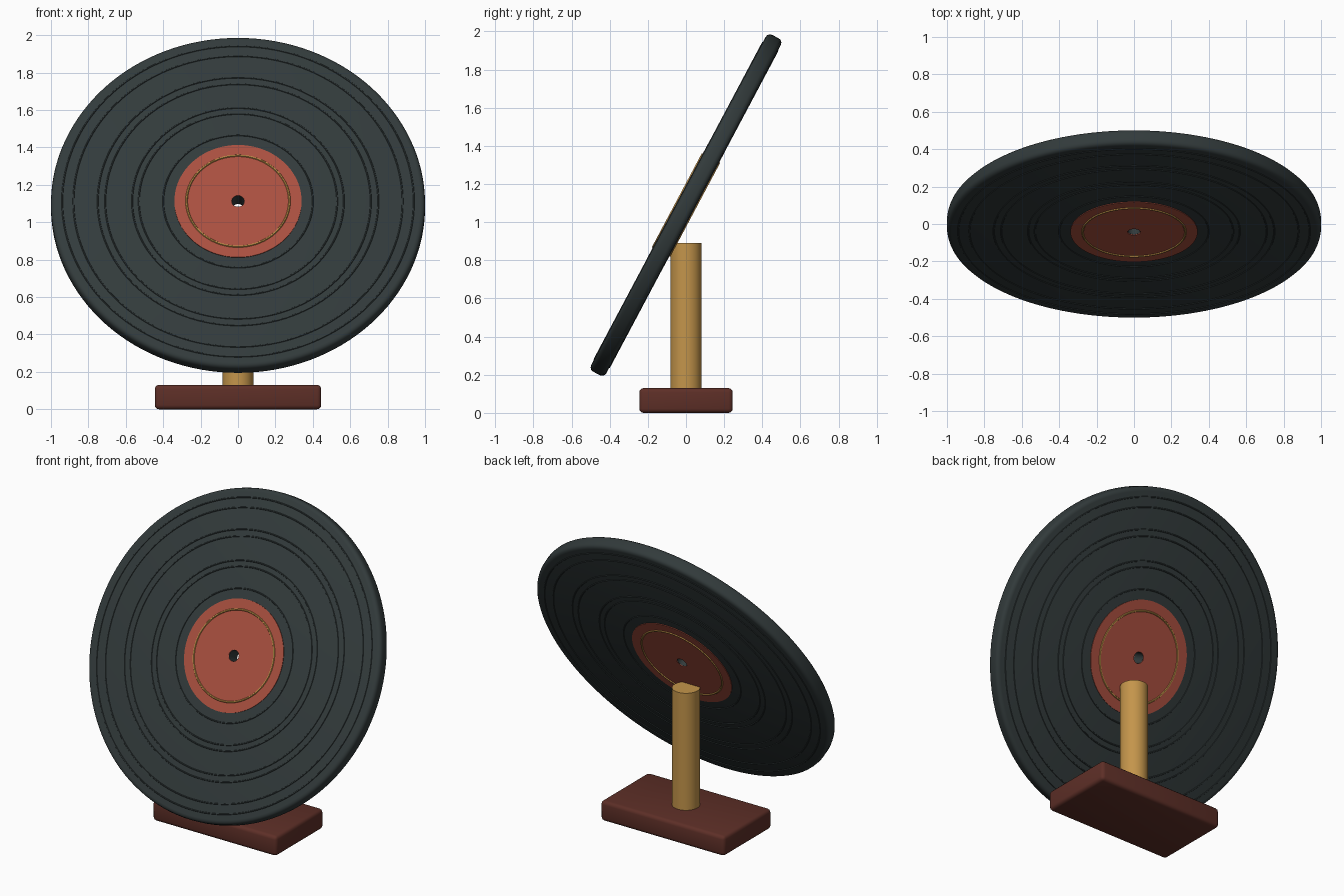
import bpy
import bmesh
from math import radians, sin, cos, pi
from mathutils import Matrix, Vector

cube = bpy.data.objects.get("Cube")
if cube:
    bpy.data.objects.remove(cube, do_unlink=True)


def material(name, rgb):
    mat = bpy.data.materials.new(name)
    mat.use_nodes = True
    mat.diffuse_color = (*rgb, 1)
    bsdf = mat.node_tree.nodes["Principled BSDF"]
    bsdf.inputs["Base Color"].default_value = (*rgb, 1)
    bsdf.inputs["Roughness"].default_value = 0.6
    return mat


vinyl = material("dark slate vinyl", (0.032, 0.043, 0.044))
red = material("label red", (0.40, 0.08, 0.05))
gold = material("warm gold", (0.55, 0.30, 0.07))
wood = material("dark red wood", (0.11, 0.028, 0.02))

# Disc frame: leaning backwards
TILT = Matrix.Translation((0, 0, 1.09)) @ Matrix.Rotation(radians(62), 4, "X")
HALF = 0.045
HOLE = 0.033


def finish(name, bm, mat, matrix=Matrix(), smooth=True):
    bmesh.ops.recalc_face_normals(bm, faces=bm.faces)
    mesh = bpy.data.meshes.new(name)
    bm.to_mesh(mesh)
    bm.free()
    mesh.materials.append(mat)
    ob = bpy.data.objects.new(name, mesh)
    bpy.context.collection.objects.link(ob)
    ob.matrix_world = matrix
    if smooth:
        bpy.ops.object.select_all(action="DESELECT")
        ob.select_set(True)
        bpy.context.view_layer.objects.active = ob
        bpy.ops.object.shade_smooth_by_angle(angle=radians(35))
    return ob


def lathe(name, profile, mat, steps=128):
    """Spin a closed (radius, height) profile around the disc axis."""
    bm = bmesh.new()
    rings = []
    for i in range(steps):
        a = 2 * pi * i / steps
        rings.append([bm.verts.new((r * cos(a), r * sin(a), h)) for r, h in profile])
    n = len(profile)
    for i in range(steps):
        here, after = rings[i], rings[(i + 1) % steps]
        for j in range(n):
            k = (j + 1) % n
            bm.faces.new((here[j], after[j], after[k], here[k]))
    return finish(name, bm, mat, TILT)


def band(inner, outer, low, high):
    return [(inner, low), (outer, low), (outer, high), (inner, high)]


def bead(radius, height, size, sides=6):
    return [(radius + size * cos(2 * pi * s / sides),
             height + size * sin(2 * pi * s / sides)) for s in range(sides)]


# Record disc with a rounded rim and an open spindle hole
round_r = 0.025
rim = [(1 - round_r + round_r * cos(a), HALF - round_r + round_r * sin(a))
       for a in (radians(d) for d in (0, 30, 60, 90))]
half = rim + [(HOLE, HALF)]
lathe("record_disc", half + [(r, -h) for r, h in reversed(half)], vinyl)

# Labels, gold rings and groove ridges on both faces
for side, s in (("front", 1), ("back", -1)):
    lathe(side + "_label", band(0.034, 0.34, s * (HALF - 0.005), s * (HALF + 0.004)), red)
    lathe(side + "_label_ring", bead(0.275, s * (HALF + 0.004), 0.006), gold)
    for i, r in enumerate((0.40, 0.53, 0.566, 0.71, 0.75, 0.88, 0.94)):
        lathe(f"{side}_groove_{i + 1}", bead(r, s * HALF, 0.004), vinyl)

# Support post
bm = bmesh.new()
bmesh.ops.create_cone(bm, cap_ends=True, segments=48, radius1=0.082,
                      radius2=0.082, depth=0.79)
finish("support_post", bm, gold, Matrix.Translation((0, 0, 0.495)))

# Base block with softened edges
bm = bmesh.new()
bmesh.ops.create_cube(bm, size=1)
bmesh.ops.scale(bm, vec=Vector((0.89, 0.49, 0.13)), verts=bm.verts)
bmesh.ops.bevel(bm, geom=bm.edges[:], offset=0.022, segments=3,
                profile=0.5, affect="EDGES")
finish("base", bm, wood, Matrix.Translation((0, 0, 0.065)))
